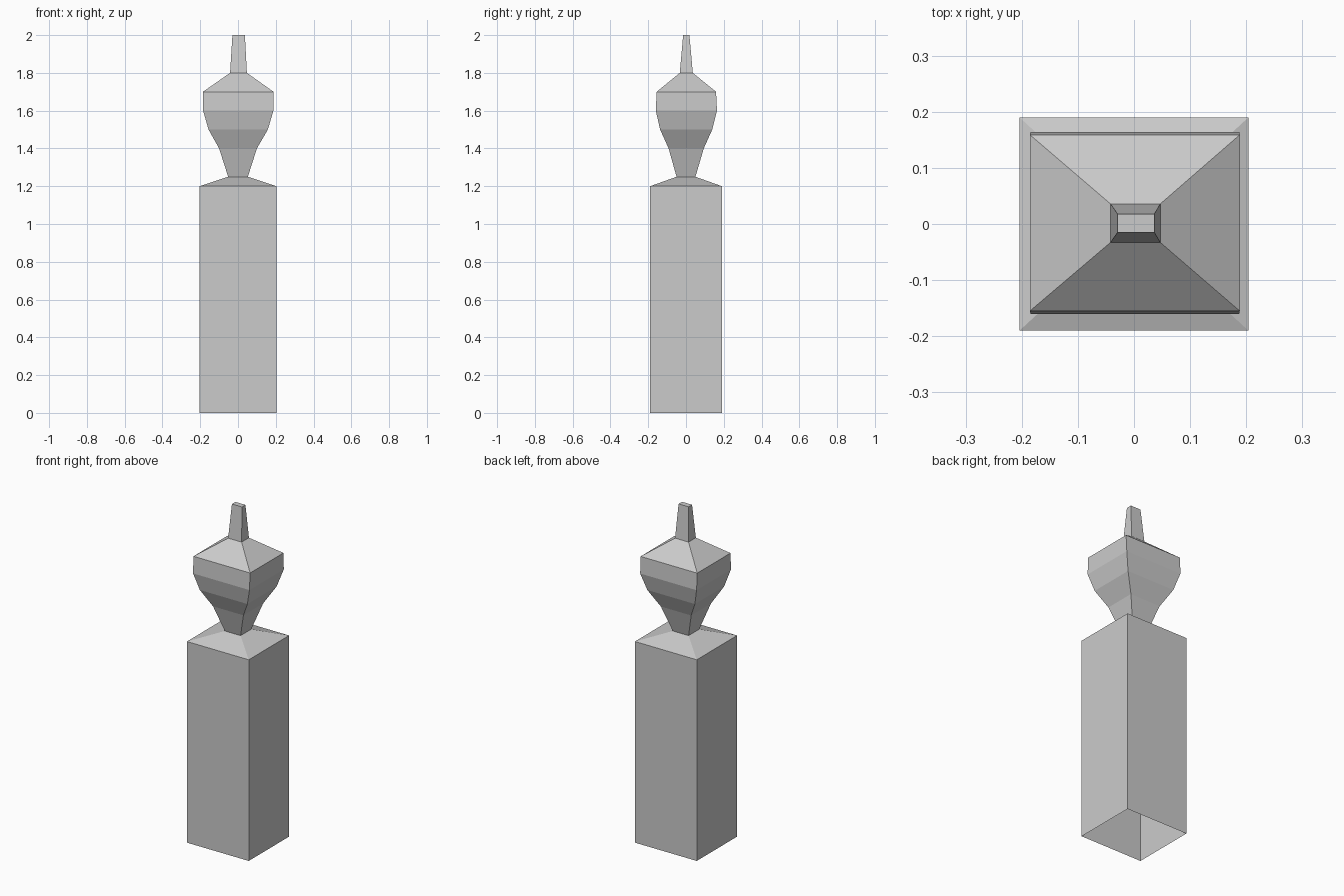
import bpy
import bmesh

if "Cube" in bpy.data.objects:
    bpy.data.objects.remove(bpy.data.objects["Cube"])


def loft(name, rings, cap_top=False):
    """Skin rectangular rings given as (z, half_x, half_y, centre_x, centre_y)."""
    bm = bmesh.new()
    prev = None
    for z, hx, hy, cx, cy in rings:
        ring = [bm.verts.new((cx + sx * hx, cy + sy * hy, z))
                for sx, sy in ((-1, -1), (1, -1), (1, 1), (-1, 1))]
        if prev:
            for i in range(4):
                j = (i + 1) % 4
                bm.faces.new((prev[i], prev[j], ring[j], ring[i]))
        prev = ring
    if cap_top:
        bm.faces.new(prev)
    mesh = bpy.data.meshes.new(name)
    bm.to_mesh(mesh)
    bm.free()
    obj = bpy.data.objects.new(name, mesh)
    bpy.context.collection.objects.link(obj)
    return obj


NECK = (1.25, 0.052, 0.05, 0.0, 0.0)
SHOULDER = (1.8, 0.0445, 0.0345, 0.0025, 0.0015)

# Square post, open underneath, with a shallow sloped cap
loft("pedestal", [
    (0.0, 0.204, 0.19, 0.0, 0.0),
    (1.2, 0.204, 0.19, 0.0, 0.0),
    NECK,
])

# Urn swelling from the neck and closing in to the spire
loft("urn", [
    NECK,
    (1.4, 0.10, 0.093, 0.0, 0.001),
    (1.5, 0.157, 0.138, 0.001, 0.001),
    (1.6, 0.186, 0.162, 0.0015, 0.002),
    (1.7, 0.187, 0.157, 0.0015, 0.002),
    SHOULDER,
])

# Tapered spire with a flat top
loft("spire", [SHOULDER, (2.0, 0.033, 0.0165, 0.0035, 0.0015)], cap_top=True)
